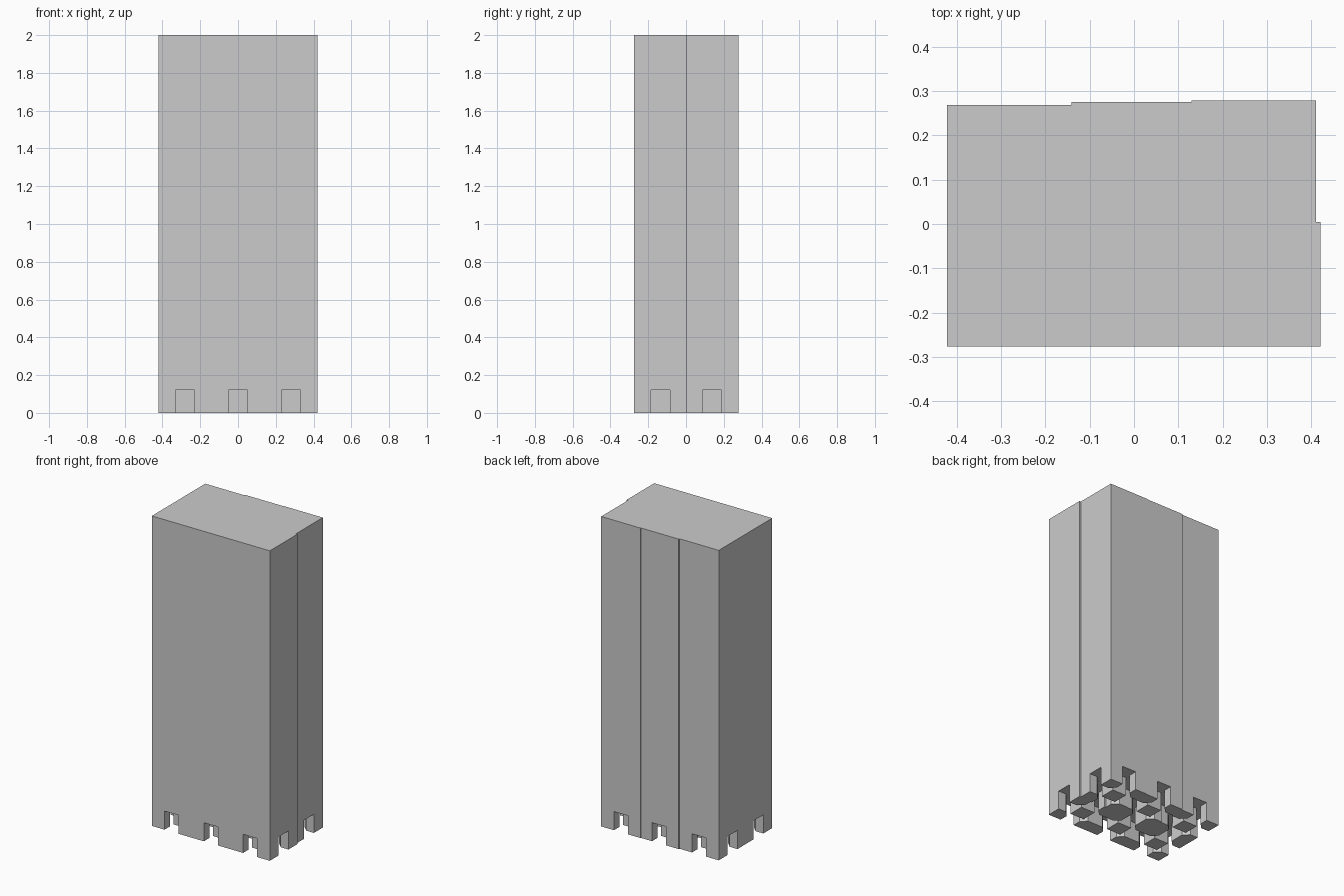
import bpy
import math

if "Cube" in bpy.data.objects:
    bpy.data.objects.remove(bpy.data.objects["Cube"])

WIDTH, HEIGHT = 0.281, 2.0
NOTCH, CLEARANCE = 0.1, 0.12


def box(name, size, z):
    bpy.ops.mesh.primitive_cube_add(size=1, location=(0, 0, z))
    obj = bpy.context.object
    obj.name = name
    obj.scale = size
    bpy.ops.object.transform_apply(location=True, rotation=False, scale=True)
    return obj


def carve(target, cutter):
    cutter.hide_render = True
    mod = target.modifiers.new("carve", 'BOOLEAN')
    mod.operation, mod.solver, mod.object = 'DIFFERENCE', 'EXACT', cutter
    bpy.context.view_layer.objects.active = target
    bpy.ops.object.modifier_apply(modifier=mod.name)
    bpy.data.objects.remove(cutter)


# Tall square column
column = box("column", (WIDTH, WIDTH, HEIGHT), HEIGHT / 2)

# Crossing channels leave four corner feet
carve(column, box("channel_x", (1, NOTCH, CLEARANCE * 2), 0))
carve(column, box("channel_y", (NOTCH, 1, CLEARANCE * 2), 0))

# Diamond cut bevels the inner corner of each foot
bpy.ops.mesh.primitive_cylinder_add(vertices=4, radius=0.135, depth=CLEARANCE * 2)
carve(column, bpy.context.object)

# Square foot in the middle
foot = box("centre_foot", (NOTCH, NOTCH, CLEARANCE), CLEARANCE / 2)

# Two rows of three columns, the back row slightly uneven
places = {
    "front_right": (-0.281, -0.136), "front_middle": (0, -0.136), "front_left": (0.28, -0.136),
    "back_right": (-0.281, 0.1275), "back_middle": (0, 0.1345), "back_left": (0.27, 0.1375),
}
for place, (x, y) in places.items():
    for part in (column, foot):
        copy = bpy.data.objects.new(f"{place}_{part.name}", part.data)
        copy.location = (x, y, 0)
        bpy.context.collection.objects.link(copy)

for part in (column, foot):
    bpy.data.objects.remove(part)
